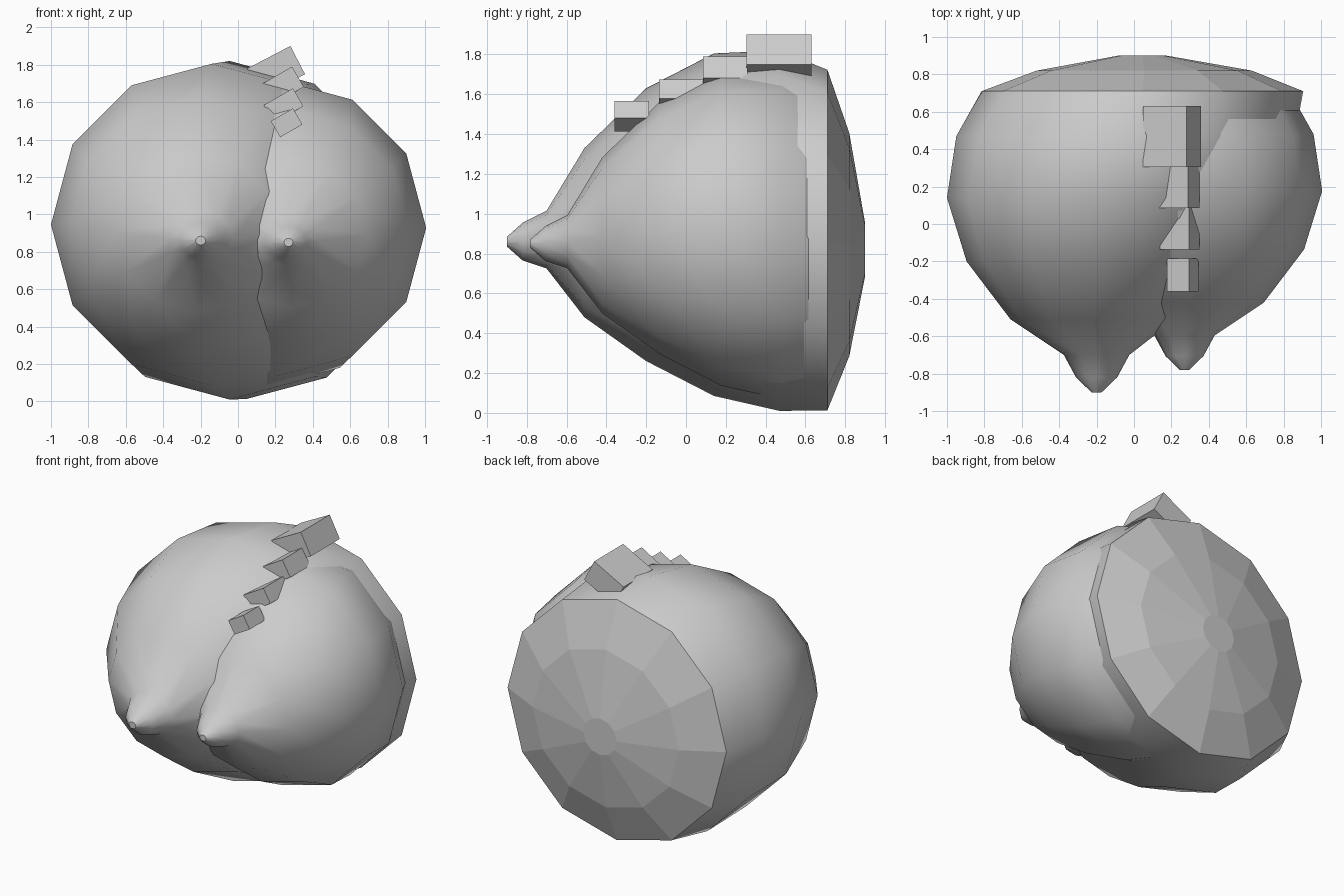
import bpy, bmesh, math
from mathutils import Matrix, Vector

if "Cube" in bpy.data.objects:
    bpy.data.objects.remove(bpy.data.objects["Cube"])

grey = bpy.data.materials.new("plain grey")
grey.diffuse_color = (0.6, 0.6, 0.6, 1)
grey.use_nodes = True
grey.node_tree.nodes["Principled BSDF"].inputs["Base Color"].default_value = grey.diffuse_color

SIDES = 12
# Body rings: y, centre x, centre z, x radius, z radius
RINGS = [
    (-0.90, -0.20, 0.86, 0.027, 0.024),
    (-0.82, -0.20, 0.86, 0.11, 0.095),
    (-0.70, -0.20, 0.87, 0.175, 0.145),
    (-0.51, -0.22, 0.905, 0.44, 0.425),
    (-0.20, -0.21, 0.945, 0.685, 0.685),
    (0.14, -0.14, 0.945, 0.86, 0.86),
    (0.47, -0.045, 0.915, 0.905, 0.905),
    (0.71, 0.045, 0.868, 0.86, 0.855),
    (0.82, 0.055, 0.845, 0.575, 0.56),
    (0.90, 0.045, 0.82, 0.13, 0.13),
]
BACK_START = 7  # rings from here on are faceted


def add_object(name, bm):
    bmesh.ops.recalc_face_normals(bm, faces=bm.faces[:])
    mesh = bpy.data.meshes.new(name)
    bm.to_mesh(mesh)
    bm.free()
    mesh.materials.append(grey)
    obj = bpy.data.objects.new(name, mesh)
    bpy.context.collection.objects.link(obj)
    return obj


def teardrop(name, place):
    """Loft the rings into a closed body, smooth in front and flat behind."""
    bm = bmesh.new()
    loops = []
    for y, cx, cz, rx, rz in RINGS:
        angles = [2 * math.pi * i / SIDES for i in range(SIDES)]
        loops.append([bm.verts.new(place(cx + rx * math.cos(a), y, cz + rz * math.sin(a)))
                      for a in angles])
    for r in range(len(loops) - 1):
        for i in range(SIDES):
            j = (i + 1) % SIDES
            face = bm.faces.new((loops[r][i], loops[r][j], loops[r + 1][j], loops[r + 1][i]))
            face.smooth = r < BACK_START
    bm.faces.new(loops[0])
    bm.faces.new(loops[-1])
    return add_object(name, bm)


# Large body, and a smaller mirrored body overlapping it
teardrop("large_body", lambda x, y, z: Vector((x, y, z)))
S = 0.92
teardrop("small_body", lambda x, y, z: Vector((
    0.27 - S * (x + 0.20), -0.78 + S * (y + 0.90), 0.85 + S * (z - 0.86))))

# Ridge blocks: upper right corner x and z, y start, y end, width, thickness, tilt
BLOCKS = [
    (0.28, 1.90, 0.305, 0.63, 0.26, 0.17, 27.5),
    (0.289, 1.79, 0.085, 0.31, 0.18, 0.125, 30),
    (0.294, 1.674, -0.135, 0.09, 0.18, 0.11, 30),
    (0.294, 1.567, -0.36, -0.185, 0.137, 0.10, 30),
]
for n, (x, z, y0, y1, width, thick, tilt) in enumerate(BLOCKS, 1):
    bm = bmesh.new()
    bmesh.ops.create_cube(bm, size=1)
    bmesh.ops.translate(bm, verts=bm.verts[:], vec=(-0.5, 0.5, -0.5))
    bmesh.ops.scale(bm, verts=bm.verts[:], vec=(width, y1 - y0, thick))
    bmesh.ops.transform(bm, verts=bm.verts[:],
                        matrix=Matrix.Translation((x, y0, z)) @ Matrix.Rotation(-math.radians(tilt), 4, 'Y'))
    add_object(f"ridge_block_{n}", bm)
